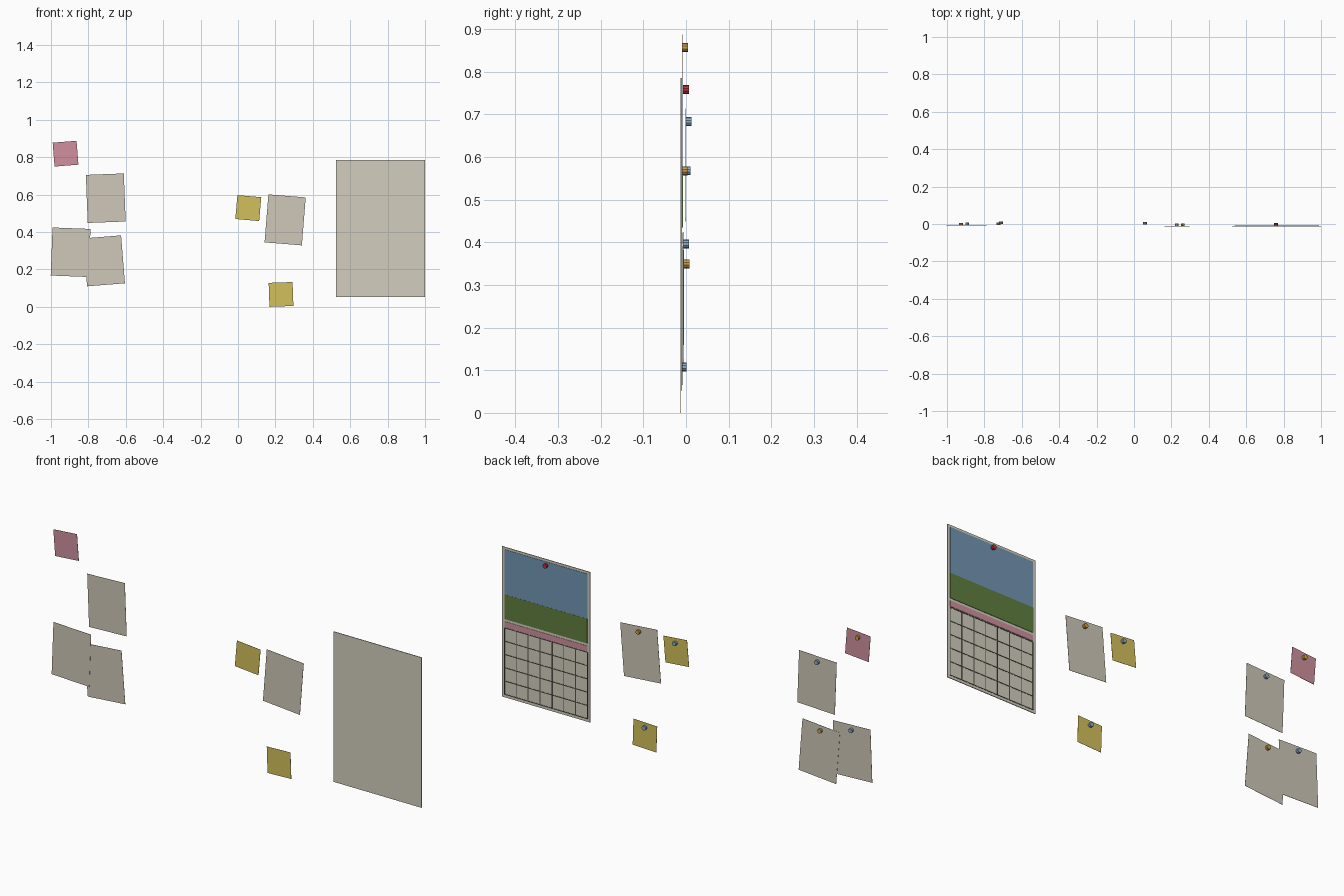
import bpy, bmesh
from math import radians
from mathutils import Matrix, Vector

if "Cube" in bpy.data.objects:
    bpy.data.objects.remove(bpy.data.objects["Cube"])


def material(name, rgb):
    m = bpy.data.materials.new(name)
    m.diffuse_color = (*rgb, 1)
    m.use_nodes = True
    m.node_tree.nodes["Principled BSDF"].inputs["Base Color"].default_value = m.diffuse_color
    return m


PAPER = material("paper_white", (0.62, 0.58, 0.48))
PAGE = material("page_white", (0.65, 0.62, 0.52))
YELLOW = material("note_yellow", (0.65, 0.53, 0.11))
PINK = material("note_pink", (0.62, 0.28, 0.34))
SKY = material("sky_blue", (0.17, 0.30, 0.45))
GREEN = material("hill_green", (0.12, 0.21, 0.05))
INK = material("grid_ink", (0.08, 0.08, 0.07))
RED = material("pin_red", (0.6, 0.03, 0.03))
ORANGE = material("pin_orange", (0.65, 0.36, 0.06))
BLUE = material("pin_blue", (0.27, 0.42, 0.58))


def finish(bm, name, mat):
    me = bpy.data.meshes.new(name)
    bm.to_mesh(me)
    bm.free()
    me.materials.append(mat)
    ob = bpy.data.objects.new(name, me)
    bpy.context.collection.objects.link(ob)
    return ob


def add_box(bm, x, z, w, h, y0, y1):
    bmesh.ops.create_cube(bm, size=1, matrix=Matrix.Translation((x, (y0 + y1) / 2, z))
                          @ Matrix.Diagonal((w, y1 - y0, h, 1)))


def panel(name, x, z, w, h, y0, y1, mat, tilt=0):
    bm = bmesh.new()
    add_box(bm, 0, 0, w, h, y0, y1)
    ob = finish(bm, name, mat)
    ob.location = (x, 0, z)
    ob.rotation_euler.y = -radians(tilt)
    return ob


def pin(name, x, y, z, mat):
    bm = bmesh.new()
    bmesh.ops.create_cone(bm, cap_ends=True, segments=10, radius1=0.0105, radius2=0.0105,
                          depth=0.0135, matrix=Matrix.Rotation(radians(90), 4, 'X'))
    ob = finish(bm, name, mat)
    ob.location = (x, y + 0.00675, z)


# Pinned sheets and sticky notes: name, x, z, width, height, y, tilt, colour, pin colour, pin rise
sheets = [
    ("upper_left_sheet", -0.707, 0.581, 0.203, 0.257, -0.0005, 2.2, PAPER, BLUE, 0.102),
    ("lower_left_sheet", -0.895, 0.292, 0.203, 0.257, -0.0065, -2.2, PAPER, BLUE, 0.104),
    ("overlapping_sheet", -0.716, 0.246, 0.203, 0.257, -0.0055, 4.6, PAPER, ORANGE, 0.104),
    ("right_sheet", 0.252, 0.465, 0.200, 0.257, -0.0100, -4.6, PAPER, ORANGE, 0.103),
    ("pink_note", -0.922, 0.819, 0.128, 0.128, -0.0085, 4.5, PINK, ORANGE, 0.038),
    ("upper_yellow_note", 0.055, 0.528, 0.128, 0.128, -0.0035, -5.0, YELLOW, BLUE, 0.040),
    ("lower_yellow_note", 0.230, 0.0665, 0.128, 0.128, -0.0120, 2.0, YELLOW, BLUE, 0.041),
]
for name, x, z, w, h, y, tilt, mat, pin_mat, rise in sheets:
    panel(name, x, z, w, h, y - 0.0005, y + 0.0005, mat, tilt)
    up = Matrix.Rotation(-radians(tilt), 3, 'Y') @ Vector((0, 0, rise))
    pin(name + "_pin", x + up.x, y, z + up.z, pin_mat)

# Calendar backing page, picture and heading strip
CX, W = 0.7625, 0.448
panel("calendar_page", CX, 0.419, 0.475, 0.733, -0.0130, -0.0095, PAGE)
panel("calendar_sky", CX, 0.6645, W, 0.219, -0.0095, -0.0080, SKY)
panel("calendar_hill", CX, 0.495, W, 0.120, -0.0095, -0.0075, GREEN)
panel("calendar_heading", CX, 0.409, W, 0.028, -0.0095, -0.0080, PINK)

# Day grid: seven columns by five rows of thin rules
bm = bmesh.new()
top, bottom, line = 0.391, 0.067, 0.004
for i in range(8):
    add_box(bm, CX - W / 2 + W * i / 7, (top + bottom) / 2, line, top - bottom, -0.0095, -0.0083)
for i in range(6):
    add_box(bm, CX, bottom + (top - bottom) * i / 5, W, line, -0.0095, -0.0083)
finish(bm, "calendar_day_grid", INK)
pin("calendar_pin", 0.759, -0.0070, 0.758, RED)
